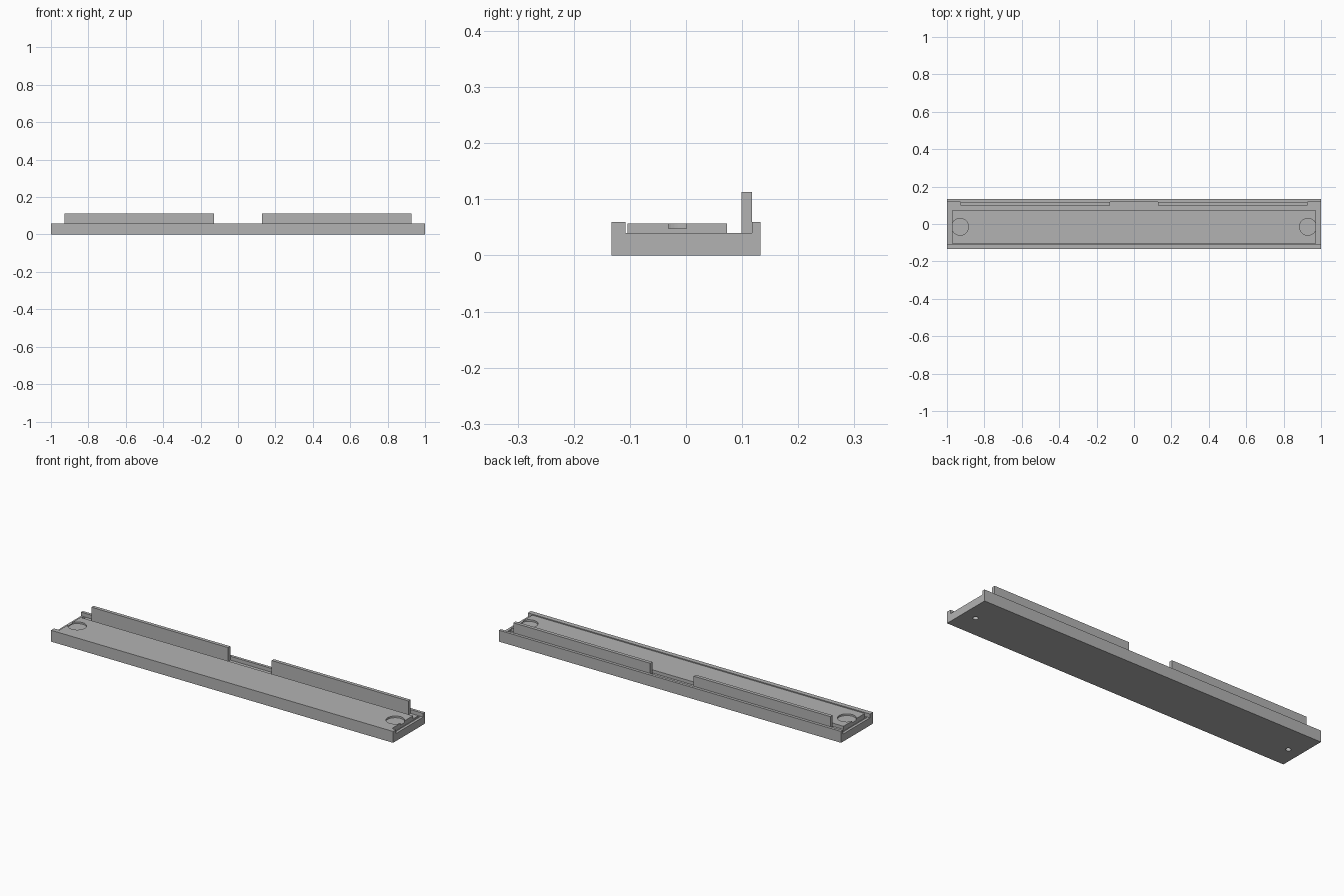
import bpy
import bmesh

cube = bpy.data.objects.get("Cube")
if cube:
    bpy.data.objects.remove(cube, do_unlink=True)

GREY = (0.45, 0.45, 0.45, 1.0)
grey = bpy.data.materials.new("plain grey")
grey.use_nodes = True
grey.diffuse_color = GREY
grey.node_tree.nodes["Principled BSDF"].inputs["Base Color"].default_value = GREY


def extrude(name, profile, x0, x1):
    """Solid with a (y, z) cross-section running along x."""
    bm = bmesh.new()
    face = bm.faces.new([bm.verts.new((x0, y, z)) for y, z in profile])
    moved = bmesh.ops.extrude_face_region(bm, geom=[face])["geom"]
    bmesh.ops.translate(bm, vec=(x1 - x0, 0, 0),
                        verts=[v for v in moved if isinstance(v, bmesh.types.BMVert)])
    bmesh.ops.recalc_face_normals(bm, faces=bm.faces)
    mesh = bpy.data.meshes.new(name)
    bm.to_mesh(mesh)
    bm.free()
    mesh.materials.append(grey)
    obj = bpy.data.objects.new(name, mesh)
    bpy.context.collection.objects.link(obj)
    return obj


def box(name, x0, x1, y0, y1, z0, z1):
    return extrude(name, [(y0, z0), (y1, z0), (y1, z1), (y0, z1)], x0, x1)


def disc(name, x, y, z0, z1, radius):
    bpy.ops.mesh.primitive_cylinder_add(vertices=48, radius=radius, depth=z1 - z0,
                                        location=(x, y, (z0 + z1) / 2))
    obj = bpy.context.object
    obj.name = name
    obj.data.materials.append(grey)
    return obj


def cut(target, cutter):
    cutter.hide_render = True
    mod = target.modifiers.new("cut", "BOOLEAN")
    mod.operation = "DIFFERENCE"
    mod.solver = "EXACT"
    mod.object = cutter
    bpy.context.view_layer.objects.active = target
    bpy.ops.object.modifier_apply(modifier=mod.name)
    bpy.data.objects.remove(cutter, do_unlink=True)


FLOOR, RIM = 0.04, 0.06
MID_Y, HOLE_X = -0.015, 0.93

# Open-ended tray with a front and a back lip
tray = extrude("tray", [(-0.133, 0), (0.133, 0), (0.133, RIM), (0.118, RIM),
                        (0.118, FLOOR), (-0.108, FLOOR), (-0.108, RIM), (-0.133, RIM)], -1, 1)

# Raised platform inside the tray
platform = box("platform", -0.972, 0.972, -0.104, 0.073, FLOOR, 0.057)

for side in (-1, 1):
    # Round recess in the platform, breaking through its end
    cut(platform, disc("recess_cutter", side * HOLE_X, MID_Y, 0.048, 0.08, 0.045))
    # Small blind hole in the underside
    cut(tray, disc("hole_cutter", side * HOLE_X, MID_Y, -0.02, 0.03, 0.013))
    # Shallow groove across the open end
    a, b = sorted((side * 0.972, side * 0.985))
    cut(tray, box("groove_cutter", a, b, -0.104, 0.113, 0.032, 0.05))
    # Upright wall along the back
    a, b = sorted((side * 0.127, side * 0.927))
    box("left_back_wall" if side > 0 else "right_back_wall", a, b, 0.099, 0.1175, FLOOR, 0.113)
